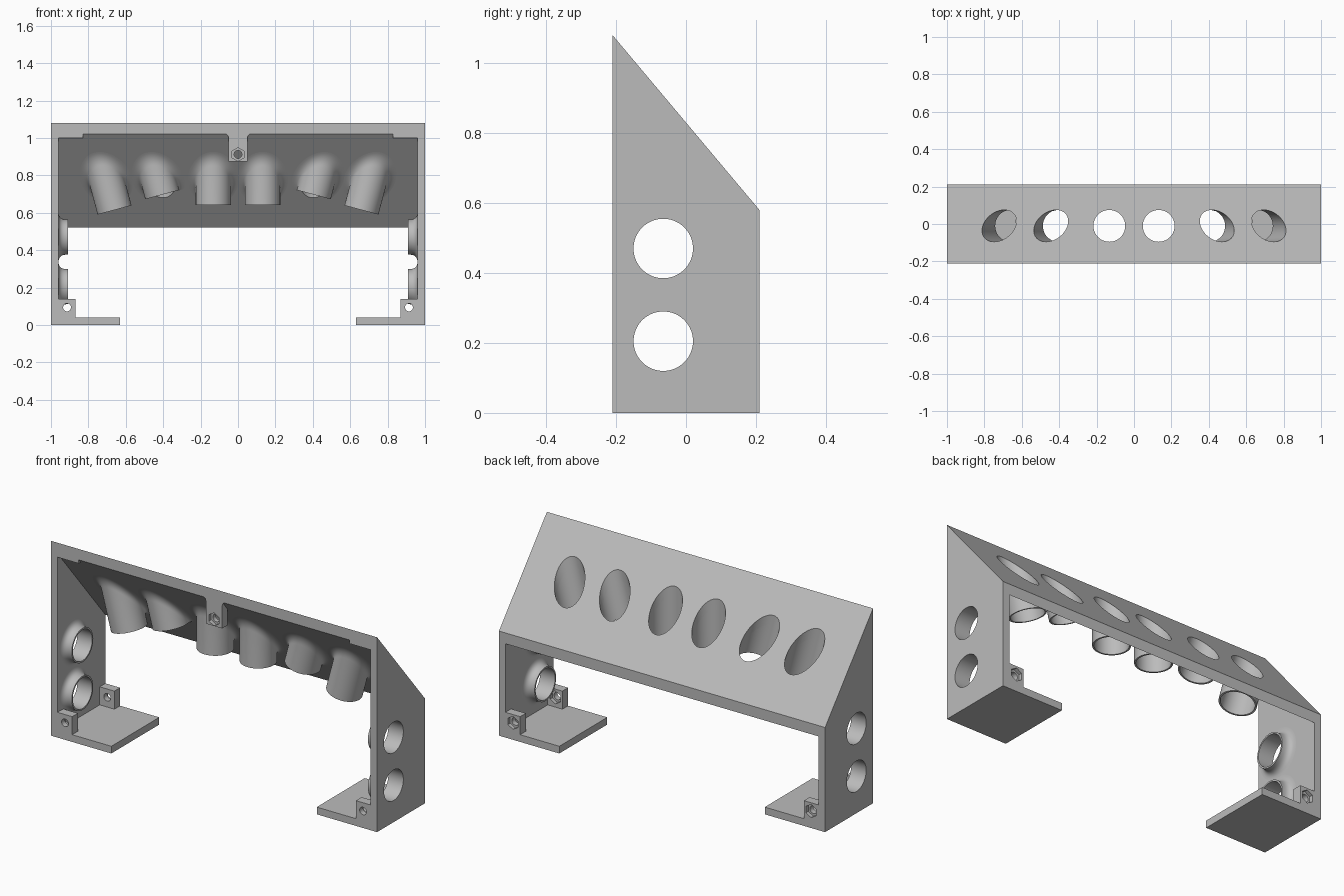
import bpy, bmesh, math
from mathutils import Vector

if "Cube" in bpy.data.objects:
    bpy.data.objects.remove(bpy.data.objects["Cube"])

grey = bpy.data.materials.new("plain_grey")
grey.use_nodes = True
grey.diffuse_color = (0.5, 0.5, 0.5, 1)
grey.node_tree.nodes["Principled BSDF"].inputs["Base Color"].default_value = (0.5, 0.5, 0.5, 1)

SEG = 64
BORE, OUTER, FILLET = 0.085, 0.094, 0.042
FRONT, BACK = -0.21, 0.21
SLOPE = 0.5 / 0.42


def finish(name, bm):
    bmesh.ops.recalc_face_normals(bm, faces=bm.faces)
    mesh = bpy.data.meshes.new(name)
    bm.to_mesh(mesh)
    bm.free()
    mesh.materials.append(grey)
    ob = bpy.data.objects.new(name, mesh)
    bpy.context.collection.objects.link(ob)
    return ob


def prism(name, points, axis, a, b):
    """Extrude a closed outline along x (outline in y, z) or y (outline in x, z)."""
    bm = bmesh.new()
    place = (lambda p: (a, p[0], p[1])) if axis == "x" else (lambda p: (p[0], a, p[1]))
    face = bm.faces.new([bm.verts.new(place(p)) for p in points])
    ext = bmesh.ops.extrude_face_region(bm, geom=[face])
    shift = Vector((b - a, 0, 0)) if axis == "x" else Vector((0, b - a, 0))
    bmesh.ops.translate(bm, vec=shift, verts=[v for v in ext["geom"] if isinstance(v, bmesh.types.BMVert)])
    return finish(name, bm)


def block(name, x0, x1, y0, y1, z0, z1):
    return prism(name, [(x0, z0), (x1, z0), (x1, z1), (x0, z1)], "y", y0, y1)


def rod(start, end, radius, sides=SEG):
    """Cutter cylinder between two points."""
    start, end = Vector(start), Vector(end)
    bm = bmesh.new()
    bmesh.ops.create_cone(bm, cap_ends=True, segments=sides, radius1=radius,
                          radius2=radius, depth=(end - start).length)
    ob = finish("cutter", bm)
    turn = (end - start).to_track_quat("Z", "Y").to_matrix()
    for v in ob.data.vertices:
        v.co = turn @ v.co + (start + end) / 2
    ob.hide_render = True
    return ob


def cut(ob, cutters):
    for cutter in cutters:
        mod = ob.modifiers.new("cut", "BOOLEAN")
        mod.operation, mod.solver, mod.object = "DIFFERENCE", "EXACT", cutter
        with bpy.context.temp_override(object=ob, active_object=ob):
            bpy.ops.object.modifier_apply(modifier=mod.name)


def discard(cutters):
    for cutter in cutters:
        bpy.data.objects.remove(cutter)


def tube(name, end, direction, plane_co, plane_no):
    """Pipe growing out of a wall with a rounded fillet, cut square at its end."""
    end, d, n = Vector(end), Vector(direction).normalized(), Vector(plane_no).normalized()
    side = d.cross(Vector((0, 1, 0))).normalized()
    up = side.cross(d)
    columns = []
    bm = bmesh.new()
    for i in range(SEG):
        a = math.tau * i / SEG
        radial = side * math.cos(a) + up * math.sin(a)
        rim = end + radial * OUTER
        corner = rim + d * ((Vector(plane_co) - rim).dot(n) / d.dot(n))
        out = (radial - d * (radial.dot(n) / d.dot(n))).normalized()
        p0, p2 = corner + out * FILLET, corner + d * FILLET
        path = [p0 - d * 0.03]
        for k in range(9):
            t = k / 8
            path.append(p0 * (1 - t) ** 2 + corner * 2 * t * (1 - t) + p2 * t * t)
        path.append(rim + d * 0.4)
        columns.append([bm.verts.new(p) for p in path])
    for i, col in enumerate(columns):
        nxt = columns[(i + 1) % SEG]
        for k in range(len(col) - 1):
            bm.faces.new((col[k], col[k + 1], nxt[k + 1], nxt[k]))
    bm.faces.new([c[0] for c in columns])
    bm.faces.new([c[-1] for c in reversed(columns)])
    sliced = bmesh.ops.bisect_plane(bm, geom=bm.verts[:] + bm.edges[:] + bm.faces[:], dist=1e-6,
                                    plane_co=end, plane_no=d, clear_outer=True)
    bmesh.ops.holes_fill(bm, edges=[e for e in sliced["geom_cut"] if isinstance(e, bmesh.types.BMEdge)])
    ob = finish(name, bm)
    bore = rod(end - d * 0.6 if abs(d.z) > 0.5 else end - d * 0.2, end + d * 0.12, BORE)
    cut(ob, [bore])
    parts.append(ob)
    return bore


parts = []

# Frame: sloped-roof prism, hollowed out and opened at the bottom
frame = prism("frame", [(FRONT, 0), (BACK, 0), (BACK, 0.58), (FRONT, 1.08)], "x", -1, 1)
hollow = prism("cutter", [(-0.3, 0.04), (0.3, 0.04), (0.3, 0.77 - 0.3 * SLOPE),
                          (-0.3, 0.77 + 0.3 * SLOPE)], "x", -0.96, 0.96)
opening = block("cutter", -0.63, 0.63, -0.3, 0.3, -0.1, 0.1)
cut(frame, [hollow, opening])
discard([hollow, opening])
parts.append(frame)

# Pipes under the sloped panel and inside the side walls
bores = []
for s, label in ((1, "left"), (-1, "right")):
    for place, x, z, tilt in (("outer", 0.66, 0.615, 15), ("middle", 0.405, 0.697, 15), ("inner", 0.132, 0.642, 0)):
        t = math.radians(tilt)
        bores.append(tube(f"{label}_{place}_pipe", (s * x, -0.01, z), (-s * math.sin(t), 0, -math.cos(t)),
                          (0, 0, 0.77), (0, -SLOPE, -1)))
    for place, z in (("upper", 0.47), ("lower", 0.205)):
        bores.append(tube(f"{label}_{place}_side_pipe", (s * 0.908, -0.065, z), (-s, 0, 0),
                          (s * 0.96, 0, 0), (-s, 0, 0)))
cut(frame, bores)
discard(bores)


def bolt_hole(ob, x, z, y0, y1, pocket_y):
    """Round through hole with a hexagonal nut pocket on one face."""
    tools = [rod((x, y0 - 0.02, z), (x, y1 + 0.02, z), 0.021, 32),
             rod((x, pocket_y - 0.02, z), (x, pocket_y + 0.02, z), 0.036, 6)]
    cut(ob, tools)
    discard(tools)
    parts.append(ob)


# Corner bolt blocks on the feet, and small locating tabs at the top corners
for s, label in ((1, "left"), (-1, "right")):
    for place, y0, y1 in (("front", FRONT, FRONT + 0.05), ("back", BACK - 0.05, BACK)):
        ob = block(f"{label}_{place}_bolt_block", s * 0.87, s * 0.96, y0, y1, 0.04, 0.14)
        bolt_hole(ob, s * 0.914, 0.094, y0, y1, y1)
    parts.append(block(f"{label}_top_tab", s * 0.83, s * 0.96, FRONT, FRONT + 0.03, 1.0, 1.036))

# Centre bolt tab hanging from the top edge, flared where it joins
half = [(0.05, 0.875), (0.05, 1.0), (0.053, 1.012), (0.062, 1.02)]
tab = prism("centre_bolt_tab", half + [(-x, z) for x, z in reversed(half)], "y", FRONT, FRONT + 0.045)
bolt_hole(tab, 0, 0.912, FRONT, FRONT + 0.045, FRONT)

# Smooth the round surfaces and keep the edges sharp
bpy.ops.object.select_all(action="DESELECT")
for ob in parts:
    ob.select_set(True)
bpy.context.view_layer.objects.active = frame
bpy.ops.object.shade_smooth_by_angle(angle=math.radians(30))
